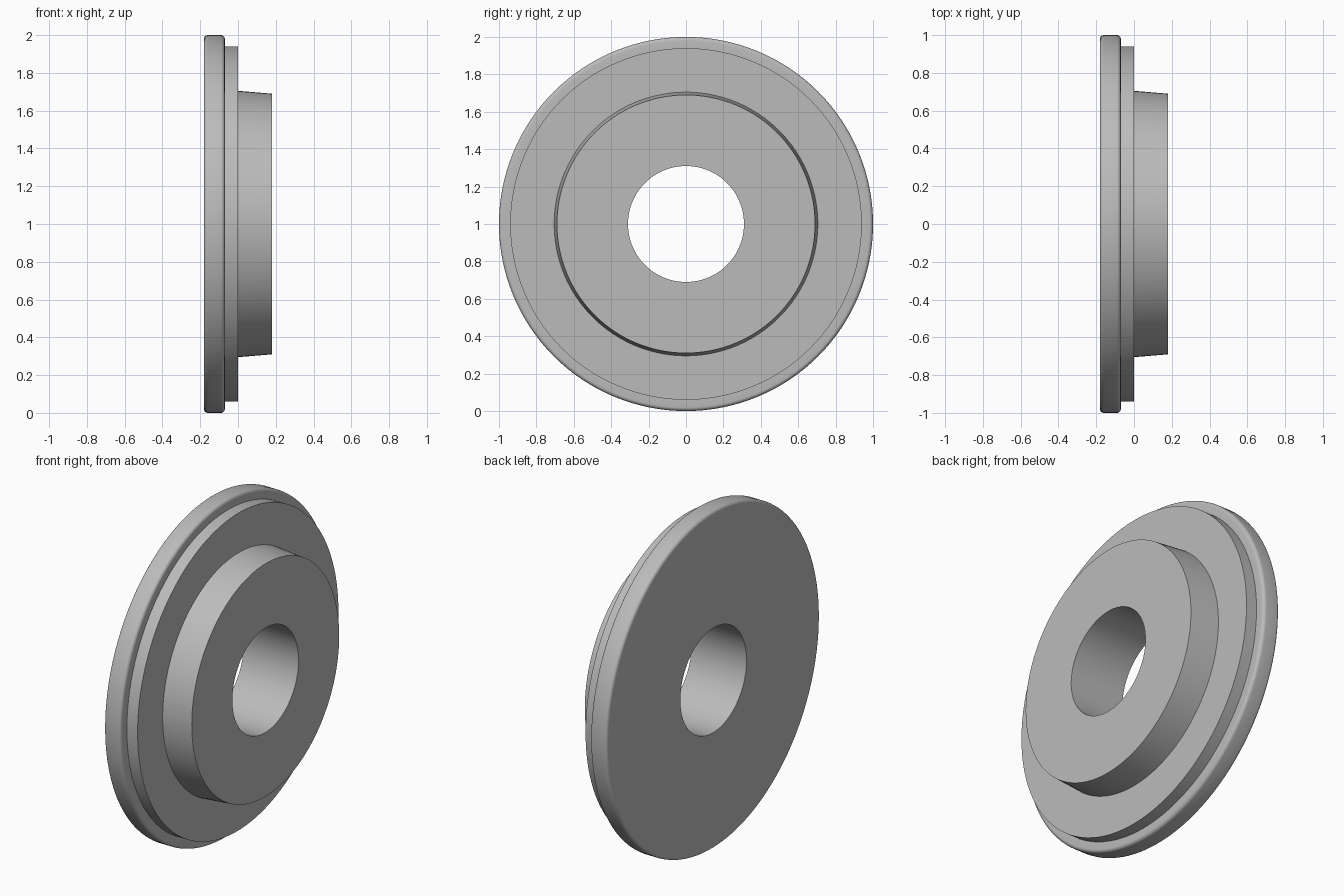
import bpy, bmesh, math
from mathutils import Matrix, Vector

cube = bpy.data.objects.get("Cube")
if cube:
    bpy.data.objects.remove(cube, do_unlink=True)

SEGMENTS = 128
BORE, RIM, FILLET = 0.31, 1.0, 0.02
BACK, RIM_FRONT, FRONT = -0.18, -0.07, 0.18

# Plain grey material
grey = bpy.data.materials.new("plain_grey")
grey.use_nodes = True
colour = (0.5, 0.5, 0.5, 1)
grey.diffuse_color = colour
grey.node_tree.nodes["Principled BSDF"].inputs["Base Color"].default_value = colour


def fillet(x, r, start):
    """Quarter-circle of (x, radius) points turning down from the start angle."""
    angles = [math.radians(start - 90 * i / 6) for i in range(7)]
    return [(x + FILLET * math.cos(a), r + FILLET * math.sin(a)) for a in angles]


# Half section: rounded rim, step, tapered hub and bore
profile = [(BACK, BORE)]
profile += fillet(BACK + FILLET, RIM - FILLET, 180)
profile += fillet(RIM_FRONT - FILLET, RIM - FILLET, 90)
profile += [(RIM_FRONT, 0.94), (0, 0.94), (0, 0.705), (FRONT, 0.69), (FRONT, BORE)]

# Revolve the closed section around the x axis
bm = bmesh.new()
verts = [bm.verts.new((x, 0, r)) for x, r in profile]
edges = [bm.edges.new((a, b)) for a, b in zip(verts, verts[1:] + verts[:1])]
bmesh.ops.spin(bm, geom=verts + edges, cent=Vector(), axis=(1, 0, 0),
               angle=math.tau, steps=SEGMENTS, use_merge=True)
bmesh.ops.remove_doubles(bm, verts=bm.verts, dist=1e-5)
bmesh.ops.recalc_face_normals(bm, faces=bm.faces)
bm.transform(Matrix.Translation((0, 0, RIM)))

mesh = bpy.data.meshes.new("flanged_ring")
bm.to_mesh(mesh)
bm.free()
mesh.materials.append(grey)
ring = bpy.data.objects.new("flanged_ring", mesh)
bpy.context.collection.objects.link(ring)

# Smooth round surfaces with sharp corners
bpy.ops.object.select_all(action="DESELECT")
ring.select_set(True)
bpy.context.view_layer.objects.active = ring
bpy.ops.object.shade_smooth_by_angle(angle=math.radians(30))
